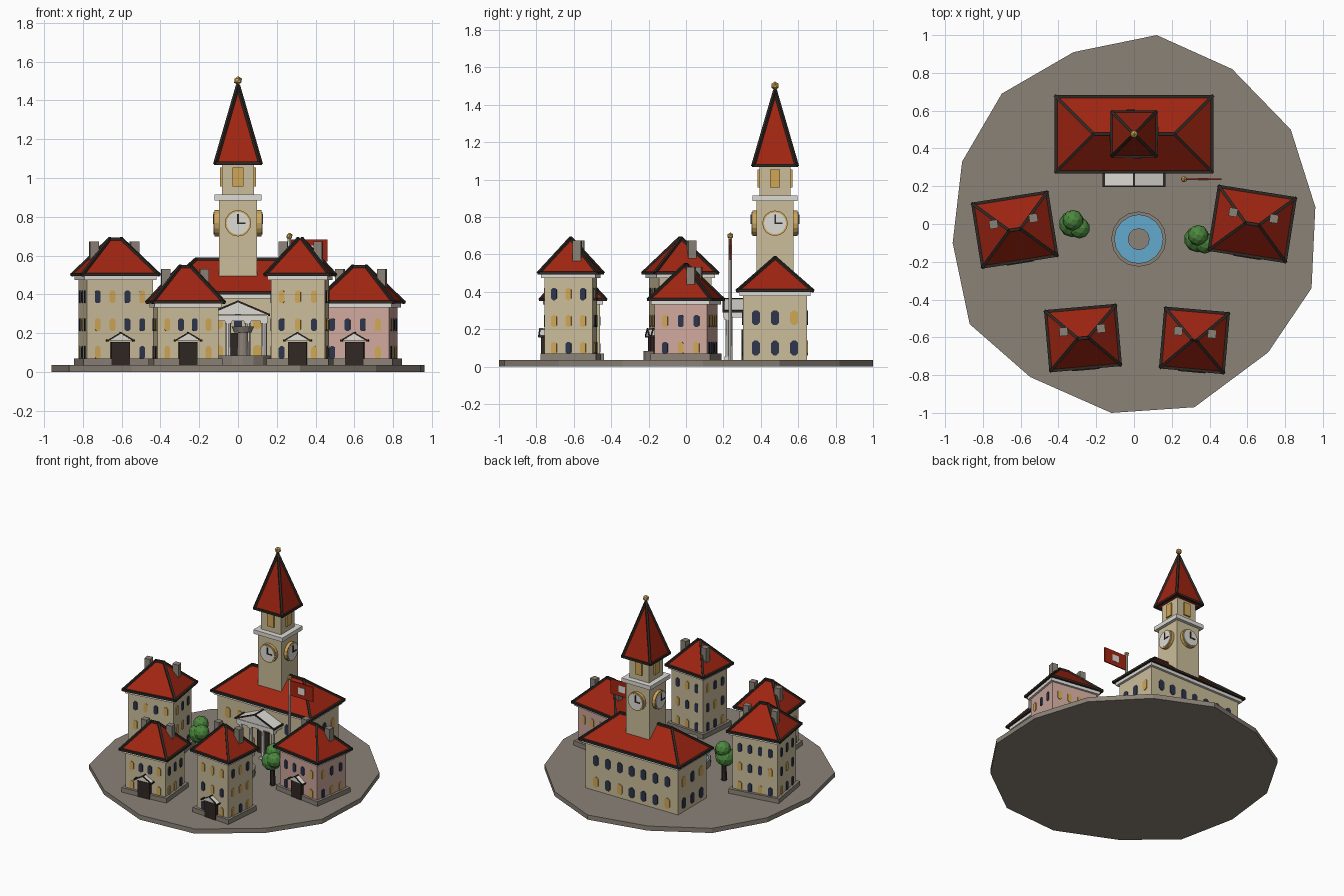
import bpy, bmesh, math, random
from mathutils import Matrix, Vector

if "Cube" in bpy.data.objects:
    bpy.data.objects.remove(bpy.data.objects["Cube"])

random.seed(4)


def material(name, rgb):
    m = bpy.data.materials.new(name)
    m.diffuse_color = [((c / 255 + 0.055) / 1.055) ** 2.4 for c in rgb] + [1]
    m.use_nodes = True
    m.node_tree.nodes["Principled BSDF"].inputs["Base Color"].default_value = m.diffuse_color
    return m


STONE = material("grey stone", (139, 130, 119))
WALL = material("cream plaster", (203, 189, 155))
PINK = material("pink plaster", (206, 168, 156))
RED = material("red roof tile", (160, 37, 18))
DARK = material("dark timber", (48, 40, 35))
WHITE = material("white trim", (222, 219, 213))
GOLD = material("gold", (208, 167, 86))
NAVY = material("dark glass", (46, 53, 76))
GREEN = material("leaf green", (76, 136, 62))
BLUE = material("water blue", (98, 170, 206))
I = Matrix.Identity(4)


class Part:
    """Collects simple solids into one object of one colour."""

    def __init__(self, name, mat, place=I):
        self.bm, self.name, self.mat, self.place = bmesh.new(), name, mat, place

    def box(self, x, y, z0, z1, sx, sy, M=I):
        T = Matrix.Translation((x, y, (z0 + z1) / 2)) @ Matrix.Diagonal((sx, sy, z1 - z0, 1))
        bmesh.ops.create_cube(self.bm, size=1, matrix=M @ T)

    def cone(self, x, y, z0, z1, r0, r1, n):
        T = Matrix.Translation((x, y, (z0 + z1) / 2))
        bmesh.ops.create_cone(self.bm, cap_ends=True, segments=n, radius1=r0, radius2=r1,
                              depth=z1 - z0, matrix=T)

    def ball(self, x, y, z, r, sub=1):
        bmesh.ops.create_icosphere(self.bm, subdivisions=sub, radius=r,
                                   matrix=Matrix.Translation((x, y, z)))

    def prism(self, pts, y0, y1, M=I):
        """Extrude an x-z outline along y."""
        a = [self.bm.verts.new(M @ Vector((x, y0, z))) for x, z in pts]
        b = [self.bm.verts.new(M @ Vector((x, y1, z))) for x, z in pts]
        self.bm.faces.new(a)
        self.bm.faces.new(b)
        for i in range(len(a)):
            j = (i + 1) % len(a)
            self.bm.faces.new((a[i], a[j], b[j], b[i]))

    def beam(self, a, b, w=0.016):
        a, b = Vector(a), Vector(b)
        rot = (b - a).to_track_quat('Z', 'Y').to_matrix().to_4x4()
        T = Matrix.Translation((a + b) / 2) @ rot @ Matrix.Diagonal((w, w, (b - a).length + w * .6, 1))
        bmesh.ops.create_cube(self.bm, size=1, matrix=T)

    def done(self):
        bmesh.ops.recalc_face_normals(self.bm, faces=self.bm.faces)
        me = bpy.data.meshes.new(self.name)
        self.bm.to_mesh(me)
        self.bm.free()
        me.materials.append(self.mat)
        ob = bpy.data.objects.new(self.name, me)
        ob.matrix_world = self.place
        bpy.context.collection.objects.link(ob)


def hip_roof(name, P, hw, hd, z0, z1):
    """Hipped roof with dark boards on eaves, hips and ridge."""
    r = max(hw - hd, 0.0005)
    c = [(-hw, -hd, z0), (hw, -hd, z0), (hw, hd, z0), (-hw, hd, z0)]
    t = [(-r, 0, z1), (r, 0, z1)]
    roof = Part(name + "_roof", RED, P)
    v = [roof.bm.verts.new(p) for p in c + t]
    for f in ((0, 1, 5, 4), (1, 2, 5), (2, 3, 4, 5), (3, 0, 4), (3, 2, 1, 0)):
        roof.bm.faces.new([v[i] for i in f])
    roof.done()
    trim = Part(name + "_roof_trim", DARK, P)
    for i in range(4):
        trim.beam(c[i], c[(i + 1) % 4])
        trim.beam(c[i], t[i in (1, 2)])
    if r > 0.01:
        trim.beam(t[0], t[1])
    trim.done()


def canopy(name, P, half, y0, y1, z0, z1, w):
    """Small white gable with dark edges."""
    g = Part(name, WHITE, P)
    g.prism([(-half, z0), (half, z0), (0, z1)], y0, y1)
    g.done()
    t = Part(name + "_trim", DARK, P)
    for s in (-1, 1):
        t.beam((s * half, y0, z0), (s * half, y1, z0), w)
        t.beam((s * half, y0, z0), (0, y0, z1), w * .8)
    t.beam((0, y0, z1), (0, y1, z1), w * .7)
    t.done()


def windows(name, P, hw, hd, cols, rows, w, h, door):
    """Plates with clipped corners on all four walls, some lit."""
    lit, dim = Part(name + "_lit_windows", GOLD, P), Part(name + "_dark_windows", NAVY, P)
    for k in range(4):
        R = Matrix.Rotation(k * math.pi / 2, 4, 'Z')
        half, out = (hw, hd) if k % 2 == 0 else (hd, hw)
        n = cols[k % 2]
        for i in range(n):
            x = (i - (n - 1) / 2) * half * 1.8 / n
            for z in rows:
                if k == 0 and z == rows[0] and abs(x) < door:
                    continue
                a, b, c = w / 2, h / 2, w * .3
                pts = [(x + p, z + q) for p, q in (
                    (-a, c - b), (c - a, -b), (a - c, -b), (a, c - b),
                    (a, b - c), (a - c, b), (c - a, b), (-a, b - c))]
                (lit if random.random() < .38 else dim).prism(pts, -out - .005, -out + .003, R)
    lit.done()
    dim.done()


def house(name, x, y, deg, rw, rd, eave, apex, wall, cols, floors):
    P = Matrix.Translation((x, y, 0)) @ Matrix.Rotation(math.radians(deg), 4, 'Z')
    hw, hd = rw / 2 - .033, rd / 2 - .033
    for part, mat, z0, z1, o in (("plinth", STONE, .03, .07, .02), ("walls", wall, .05, eave, 0),
                                 ("cornice", WHITE, eave - .028, eave - .002, .016)):
        p = Part(name + "_" + part, mat, P)
        p.box(0, 0, z0, z1, 2 * (hw + o), 2 * (hd + o))
        p.done()
    hip_roof(name, P, rw / 2 - .006, rd / 2 - .006, eave, apex - .006)
    ch = Part(name + "_chimneys", STONE, P)
    for s in (-1, 1):
        ch.box(s * rw * .26, rd * .13, eave + .04, eave + .172, .045, .045)
    ch.done()
    d = Part(name + "_door", DARK, P)
    d.box(0, -hd - .01, .035, .155, .096, .032)
    d.done()
    canopy(name + "_door_canopy", P, .068, -hd - .036, -hd, .162, .202, .009)
    windows(name, P, hw, hd, cols, [.1 + .144 * i for i in range(floors)], .03, .066, .06)


# Paved square with an uneven outline
base = Part("paved_ground", STONE)
outline = [(.12, 1), (.52, .82), (.83, .5), (.96, .09), (.94, -.34), (.71, -.68), (.32, -.97),
           (-.12, -1), (-.55, -.81), (-.87, -.53), (-.96, -.1), (-.91, .33), (-.7, .69), (-.32, .91)]
base.prism([(x, -y) for x, y in outline], 0, .035, Matrix.Rotation(math.pi / 2, 4, 'X'))
base.done()

# Four houses
house("back_left_house", -.631, -.03, 9, .41, .35, .502, .692, WALL, (4, 3), 3)
house("right_house", .626, 0, -9, .42, .35, .36, .55, PINK, (4, 3), 2)
house("front_left_house", -.27, -.604, 5, .382, .327, .36, .55, WALL, (4, 3), 2)
house("front_right_house", .32, -.616, -5, .345, .325, .502, .692, WALL, (3, 3), 3)

# Town hall
H = Matrix.Translation((0, .476, 0))
p = Part("hall_walls", WALL, H)
p.box(0, 0, .03, .405, .772, .342)
p.done()
p = Part("hall_cornice", WHITE, H)
p.box(0, 0, .378, .404, .808, .378)
p.done()
hip_roof("hall", H, .414, .2, .407, .582)
windows("hall", H, .386, .171, (7, 3), (.1, .262), .043, .078, .06)
p = Part("hall_door", DARK, H)
p.box(0, -.172, .035, .2, .1, .016)
p.done()

# Portico
p = Part("portico_columns", WHITE)
for x in (-.135, -.05, .05, .135):
    p.cone(x, .225, .035, .268, .015, .013, 8)
    p.box(x, .225, .25, .266, .036, .036)
    p.box(x, .225, .035, .055, .036, .036)
p.box(0, .252, .264, .294, .31, .105)
p.done()
canopy("portico_pediment", I, .16, .2, .305, .296, .364, .012)

# Clock tower
p = Part("tower_shaft", WALL, H)
p.box(0, 0, .4, .89, .196, .196)
p.box(0, 0, .91, 1.075, .164, .164)
p.done()
p = Part("tower_cornice", WHITE, H)
p.box(0, 0, .885, .915, .242, .242)
p.done()
hip_roof("tower_spire", H, .116, .116, 1.076, 1.475)
rings, faces = Part("clock_rings", GOLD, H), Part("clock_faces", WHITE, H)
hands, louvres = Part("clock_hands", DARK, H), Part("belfry_windows", GOLD, H)
for k in range(4):
    R = Matrix.Rotation(k * math.pi / 2, 4, 'Z')
    circle = [(math.cos(i * math.pi / 8), math.sin(i * math.pi / 8)) for i in range(16)]
    rings.prism([(.068 * c, .767 + .068 * s) for c, s in circle], -.121, -.095, R)
    faces.prism([(.059 * c, .767 + .059 * s) for c, s in circle], -.126, -.118, R)
    hands.box(0, -.127, .763, .815, .008, .006, R)
    hands.box(.018, -.127, .763, .771, .042, .006, R)
    louvres.box(0, -.086, .957, 1.054, .055, .014, R)
for p in (rings, faces, hands, louvres):
    p.done()
p = Part("spire_ball", GOLD, H)
p.ball(0, 0, 1.502, .023)
p.done()

# Fountain
F = Matrix.Translation((.025, -.08, 0))
p = Part("fountain_basin", STONE, F)
ring = [[p.bm.verts.new((r * math.cos(i * math.pi / 8), r * math.sin(i * math.pi / 8), z))
         for i in range(16)] for r, z in ((.146, .03), (.146, .085), (.128, .085), (.128, .03))]
for a in range(4):
    for i in range(16):
        q, s, j = ring[a], ring[(a + 1) % 4], (i + 1) % 16
        p.bm.faces.new((q[i], q[j], s[j], s[i]))
p.cone(0, 0, .035, .21, .032, .026, 12)
p.cone(0, 0, .205, .235, .045, .058, 12)
p.done()
p = Part("fountain_water", BLUE, F)
p.cone(0, 0, .03, .077, .13, .13, 16)
p.done()

# Flagpole and flag
p = Part("flagpole", WHITE)
p.cone(.265, .237, .03, .69, .011, .009, 8)
p.done()
p = Part("flagpole_ball", GOLD)
p.ball(.265, .237, .7, .018)
p.done()
p = Part("flag", RED)
p.box(.367, .237, .57, .682, .19, .008)
p.done()
p = Part("flag_square", WHITE)
p.box(.367, .237, .601, .651, .055, .012)
p.done()

# Trees
for name, x, y in (("left_tree", -.318, 0), ("right_tree", .345, -.08)):
    p = Part(name + "_trunk", DARK)
    p.cone(x, y, .03, .2, .02, .015, 6)
    p.done()
    p = Part(name + "_leaves", GREEN)
    p.ball(x - .01, y, .215, .07, 2)
    p.ball(x + .03, y - .022, .24, .055, 2)
    p.ball(x - .005, y + .02, .28, .055, 2)
    p.done()
